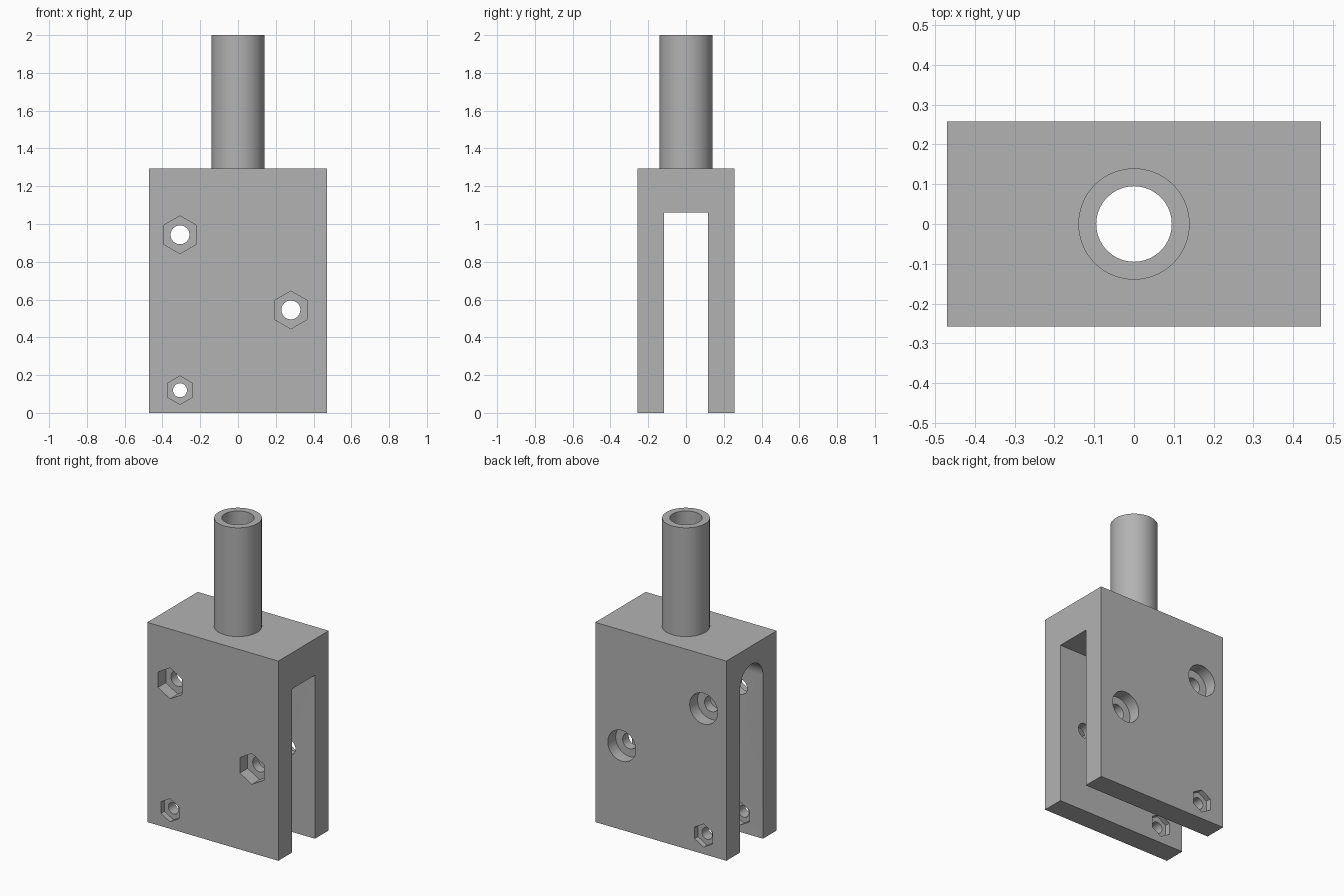
import bpy
import math

cube = bpy.data.objects.get("Cube")
if cube:
    bpy.data.objects.remove(cube, do_unlink=True)

HALF_X, HALF_Y, BLOCK_TOP = 0.47, 0.258, 1.295
SLOT, SLOT_TOP = 0.117, 1.06

grey = bpy.data.materials.new("plain_grey")
grey.use_nodes = True
colour = (0.45, 0.45, 0.45, 1)
grey.diffuse_color = colour
grey.node_tree.nodes["Principled BSDF"].inputs["Base Color"].default_value = colour


def box(name, low, high):
    centre = [(a + b) / 2 for a, b in zip(low, high)]
    bpy.ops.mesh.primitive_cube_add(size=1, location=centre)
    ob = bpy.context.object
    ob.name = name
    ob.scale = [b - a for a, b in zip(low, high)]
    bpy.ops.object.transform_apply(location=True, rotation=False, scale=True)
    return ob


def rod(name, radius, start, end, centre, axis="z", sides=64):
    """Prism running from start to end along an axis; centre gives the other two coordinates."""
    mid, (a, b) = (start + end) / 2, centre
    place = {"x": (mid, a, b), "y": (a, mid, b), "z": (a, b, mid)}[axis]
    turn = {"x": (0, math.pi / 2, 0), "y": (math.pi / 2, 0, 0), "z": (0, 0, 0)}[axis]
    bpy.ops.mesh.primitive_cylinder_add(vertices=sides, radius=radius, depth=end - start,
                                        location=place, rotation=turn)
    ob = bpy.context.object
    ob.name = name
    return ob


def combine(target, tool, operation="DIFFERENCE"):
    tool.hide_render = True
    mod = target.modifiers.new(operation.lower(), "BOOLEAN")
    mod.operation, mod.solver, mod.object = operation, "EXACT", tool
    bpy.context.view_layer.objects.active = target
    bpy.ops.object.modifier_apply(modifier=mod.name)
    bpy.data.objects.remove(tool, do_unlink=True)


# Block with the upright tube
fork = box("fork_with_tube", (-HALF_X, -HALF_Y, 0), (HALF_X, HALF_Y, BLOCK_TOP))
combine(fork, rod("tube", 0.14, BLOCK_TOP - 0.1, 2, (0, 0)), "UNION")

# Slot between the plates, with an arched roof on the right half
combine(fork, box("slot", (-1, -SLOT, -1), (1, SLOT, SLOT_TOP)))
combine(fork, rod("arch", SLOT, -1, 0, (0, SLOT_TOP), "x"))

# Bore down the tube into the slot
combine(fork, rod("bore", 0.095, SLOT_TOP - 0.2, 2.2, (0, 0)))

# Large bolts: hexagonal pocket in front, round counterbore behind
DEPTH = 0.08
for spot in ((-0.307, 0.943), (0.28, 0.545)):
    combine(fork, rod("bolt_hole", 0.05, -1, 1, spot, "y", 48))
    combine(fork, rod("nut_pocket", 0.1, -1, DEPTH - HALF_Y, spot, "y", 6))
    combine(fork, rod("head_pocket", 0.1, HALF_Y - DEPTH, 1, spot, "y", 48))

# Small bolt: shallow hexagonal recesses on both faces of each plate
SHALLOW = 0.035
spot = (-0.307, 0.12)
combine(fork, rod("small_hole", 0.037, -1, 1, spot, "y", 48))
for start, end in ((-1, SHALLOW - HALF_Y), (HALF_Y - SHALLOW, 1),
                   (-SLOT - SHALLOW, SLOT + SHALLOW)):
    combine(fork, rod("small_recess", 0.075, start, end, spot, "y", 6))

fork.data.materials.clear()
fork.data.materials.append(grey)
bpy.ops.object.select_all(action="DESELECT")
fork.select_set(True)
bpy.context.view_layer.objects.active = fork
bpy.ops.object.shade_smooth_by_angle(angle=math.radians(30))
